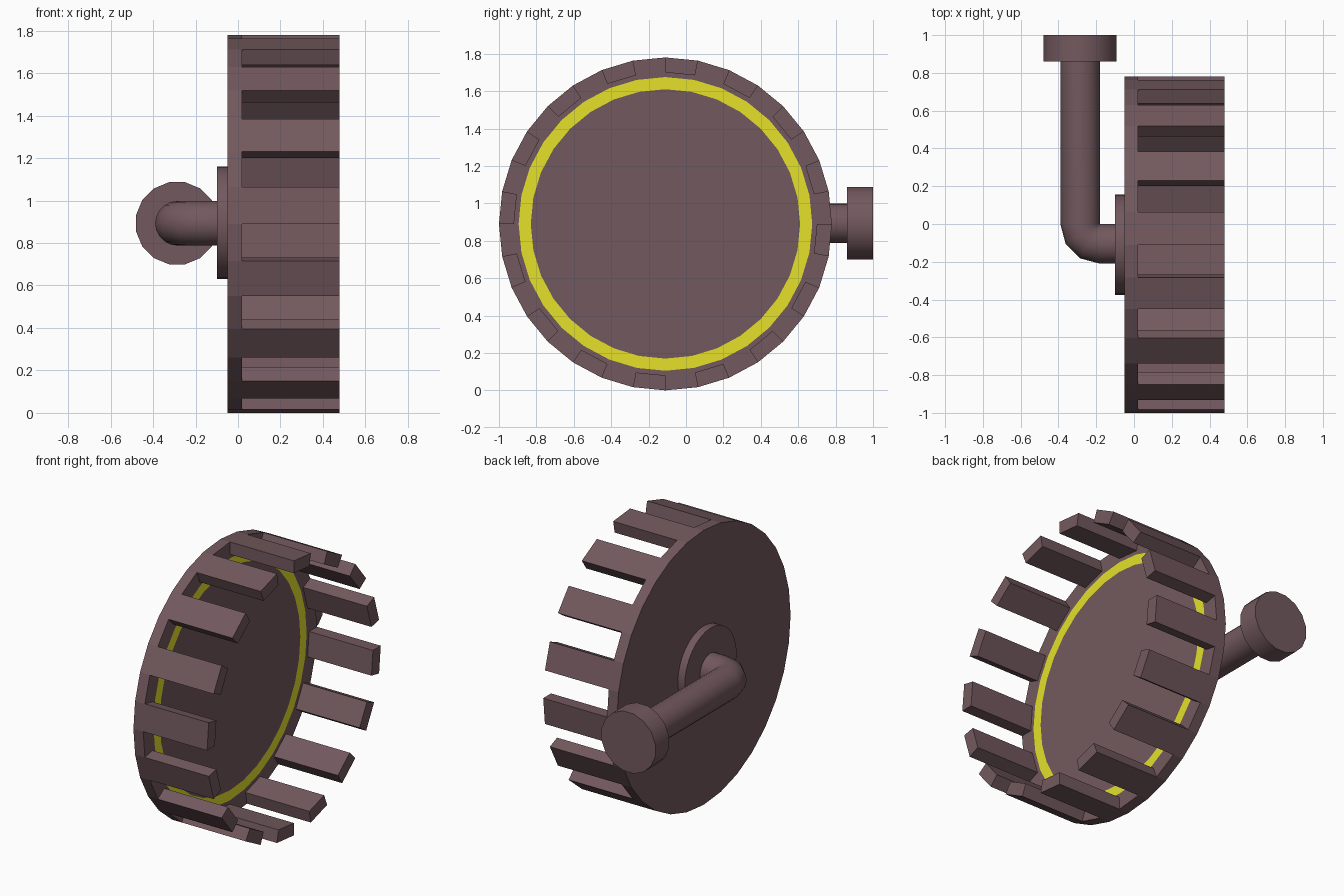
import bpy, bmesh, math
from math import sin, cos, pi
from mathutils import Vector

if "Cube" in bpy.data.objects:
    bpy.data.objects.remove(bpy.data.objects["Cube"])

CY, CZ, N = -0.11, 0.89, 32          # wheel axis and number of sides


def material(name, rgb):
    m = bpy.data.materials.new(name)
    m.diffuse_color = (*rgb, 1)
    m.use_nodes = True
    m.node_tree.nodes["Principled BSDF"].inputs["Base Color"].default_value = m.diffuse_color
    return m


brown = material("dusky brown", (0.171, 0.100, 0.112))
yellow = material("yellow", (0.78, 0.75, 0.023))


def finish(bm, name, mats, smooth=False):
    bmesh.ops.recalc_face_normals(bm, faces=bm.faces)
    me = bpy.data.meshes.new(name)
    bm.to_mesh(me)
    bm.free()
    for m in mats:
        me.materials.append(m)
    ob = bpy.data.objects.new(name, me)
    bpy.context.collection.objects.link(ob)
    if smooth:
        bpy.context.view_layer.objects.active = ob
        ob.select_set(True)
        bpy.ops.object.shade_smooth_by_angle(angle=math.radians(35))
        ob.select_set(False)
    return ob


def loft(bm, rings):
    """Bridge rings of equal length and cap both ends; returns faces per band."""
    vs = [[bm.verts.new(p) for p in r] for r in rings]
    n = len(vs[0])
    bands = [[bm.faces.new((a[i], a[(i + 1) % n], b[(i + 1) % n], b[i]))
              for i in range(n)] for a, b in zip(vs, vs[1:])]
    bm.faces.new(vs[0])
    bm.faces.new(vs[-1])
    return bands


def ring_x(x, r, n=N, cz=CZ):
    return [Vector((x, CY + r * sin(2 * pi * i / n), cz + r * cos(2 * pi * i / n)))
            for i in range(n)]


# Wheel: disc with a painted ring; every second rim face is pulled out as a tooth
bm = bmesh.new()
X = 0.02
bands = loft(bm, [ring_x(-0.05, 0.89), ring_x(X, 0.89), ring_x(X, 0.81),
                  ring_x(X, 0.785), ring_x(X, 0.72)])
for f in bands[3]:
    f.material_index = 1
bmesh.ops.recalc_face_normals(bm, faces=bm.faces)
ext = bmesh.ops.extrude_discrete_faces(bm, faces=bands[1][::2])
for f in ext["faces"]:
    for v in f.verts:
        v.co.x = 0.478
finish(bm, "toothed_wheel", [brown, yellow])

# Hub plate on the back of the disc
bm = bmesh.new()
loft(bm, [ring_x(-0.10, 0.265, cz=0.895), ring_x(-0.05, 0.265, cz=0.895)])
finish(bm, "hub_plate", [brown], True)

# Bent pipe: straight stub, 90 degree elbow in three steps, long straight run
PR, PX, PZ, S = 0.105, -0.285, 0.893, 20
path = [((-0.10, -0.105), 0.0)]
path += [((-0.18 - PR * sin(a), -PR * cos(a)), a)
         for a in (k * pi / 6 for k in range(4))]
path += [((PX, 0.87), pi / 2)]
bm = bmesh.new()
rings = []
for (x, y), a in path:
    side = Vector((-sin(a), -cos(a), 0))     # outward side of the bend
    rings.append([Vector((x, y, PZ)) + PR * (cos(t) * side + Vector((0, 0, sin(t))))
                  for t in (2 * pi * i / S for i in range(S))])
loft(bm, rings)
finish(bm, "bent_pipe", [brown], True)

# Knob at the end of the pipe
bm = bmesh.new()
loft(bm, [[Vector((PX - 0.002 + 0.197 * cos(t), y, PZ + 0.197 * sin(t)))
           for t in (2 * pi * (i + 0.5) / 16 for i in range(16))] for y in (0.86, 1.0)])
finish(bm, "end_knob", [brown], True)
